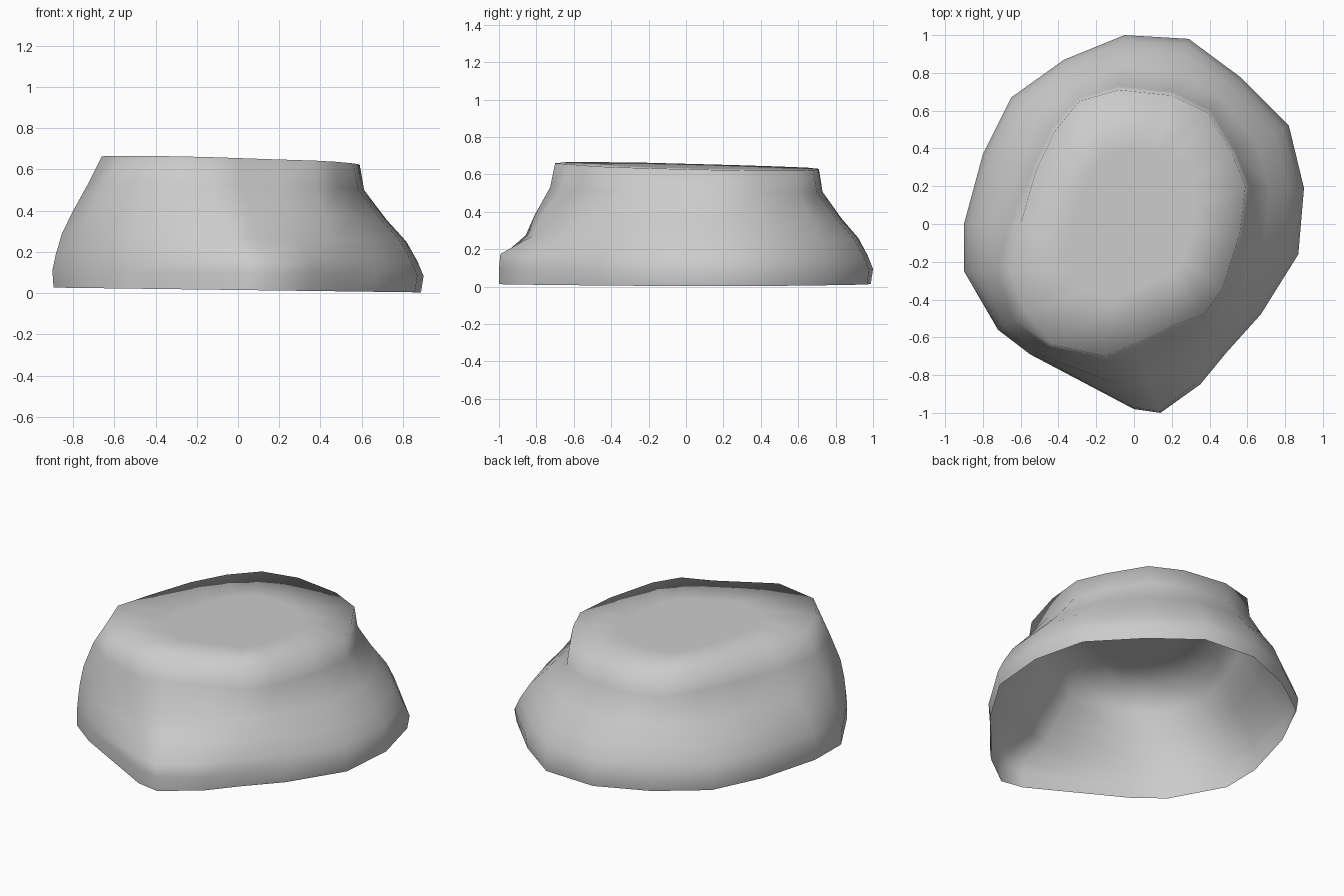
import bpy
import bmesh
from mathutils import Vector

default_cube = bpy.data.objects.get("Cube")
if default_cube:
    bpy.data.objects.remove(default_cube, do_unlink=True)


def make_material(name, colour):
    material = bpy.data.materials.new(name)
    material.use_nodes = True
    material.diffuse_color = colour
    shader = material.node_tree.nodes["Principled BSDF"]
    shader.inputs["Base Color"].default_value = colour
    shader.inputs["Roughness"].default_value = 0.8
    return material


# Widest outline and top rim, counter-clockwise from the left side
foot_outline = [
    (.9, .19), (.82, .52), (.56, .78), (.29, .98), (-.05, 1), (-.37, .87),
    (-.65, .67), (-.8, .37), (-.9, 0), (-.9, -.25), (-.72, -.56), (-.55, -.69),
    (0, -.98), (.14, -1), (.35, -.85), (.49, -.68), (.67, -.48), (.87, -.16),
]
rim_outline = [
    (.59, .2), (.52, .37), (.39, .59), (.2, .68), (-.08, .71), (-.29, .65),
    (-.42, .49), (-.52, .28), (-.6, 0), (-.66, -.24), (-.58, -.46), (-.43, -.64),
    (-.15, -.7), (0, -.63), (.19, -.54), (.37, -.48), (.47, -.34), (.56, -.05),
]

# Height fraction, then the foot-to-rim blend of each kind of wall
wall_profile = [
    # height, plain, bulging, shelved
    (0, .04, 0, 0),
    (.13, 0, 0, 0),
    (.25, .1, .03, .02),
    (.4, .27, .08, .48),
    (.57, .58, .18, .62),
    (.8, .93, .5, .9),
    (1, 1, 1, 1),
]

# How strongly each outline point bulges or forms a low shelf
bulge = {8: .3, 9: .45, 10: .9, 11: .4}
shelf = {12: .8, 13: 1, 14: .5}


def blend_at(index, plain, bulging, shelved):
    return (plain + bulge.get(index, 0) * (bulging - plain)
            + shelf.get(index, 0) * (shelved - plain))


def height_at(point, fraction):
    """Blend between the slightly tilted foot plane and top plane."""
    low = .015 - .013 * point.x
    high = .642 - .025 * point.x - .02 * point.y
    return low + (high - low) * fraction


def add_ring(bm, points, fraction):
    return [bm.verts.new((p.x, p.y, height_at(p, fraction))) for p in points]


def bridge(bm, lower, upper):
    count = len(lower)
    for i in range(count):
        j = (i + 1) % count
        bm.faces.new((lower[i], lower[j], upper[j], upper[i]))


bm = bmesh.new()
foot = [Vector(p) for p in foot_outline]
rim = [Vector(p) for p in rim_outline]

# Sloping wall, open underneath
rings = []
for fraction, *blends in wall_profile:
    points = [a.lerp(b, blend_at(i, *blends))
              for i, (a, b) in enumerate(zip(foot, rim))]
    rings.append(add_ring(bm, points, fraction))

# Nearly flat top
rings.append(add_ring(bm, [p * .55 for p in rim], 1))
for lower, upper in zip(rings, rings[1:]):
    bridge(bm, lower, upper)
middle = bm.verts.new((0, 0, height_at(Vector((0, 0)), 1)))
inner = rings[-1]
for i, vert in enumerate(inner):
    bm.faces.new((vert, inner[(i + 1) % len(inner)], middle))

for face in bm.faces:
    face.smooth = True

mesh = bpy.data.meshes.new("rock_shell")
bm.to_mesh(mesh)
bm.free()
mesh.materials.append(make_material("stone grey", (.6, .6, .6, 1)))
rock = bpy.data.objects.new("rock_shell", mesh)
bpy.context.collection.objects.link(rock)
